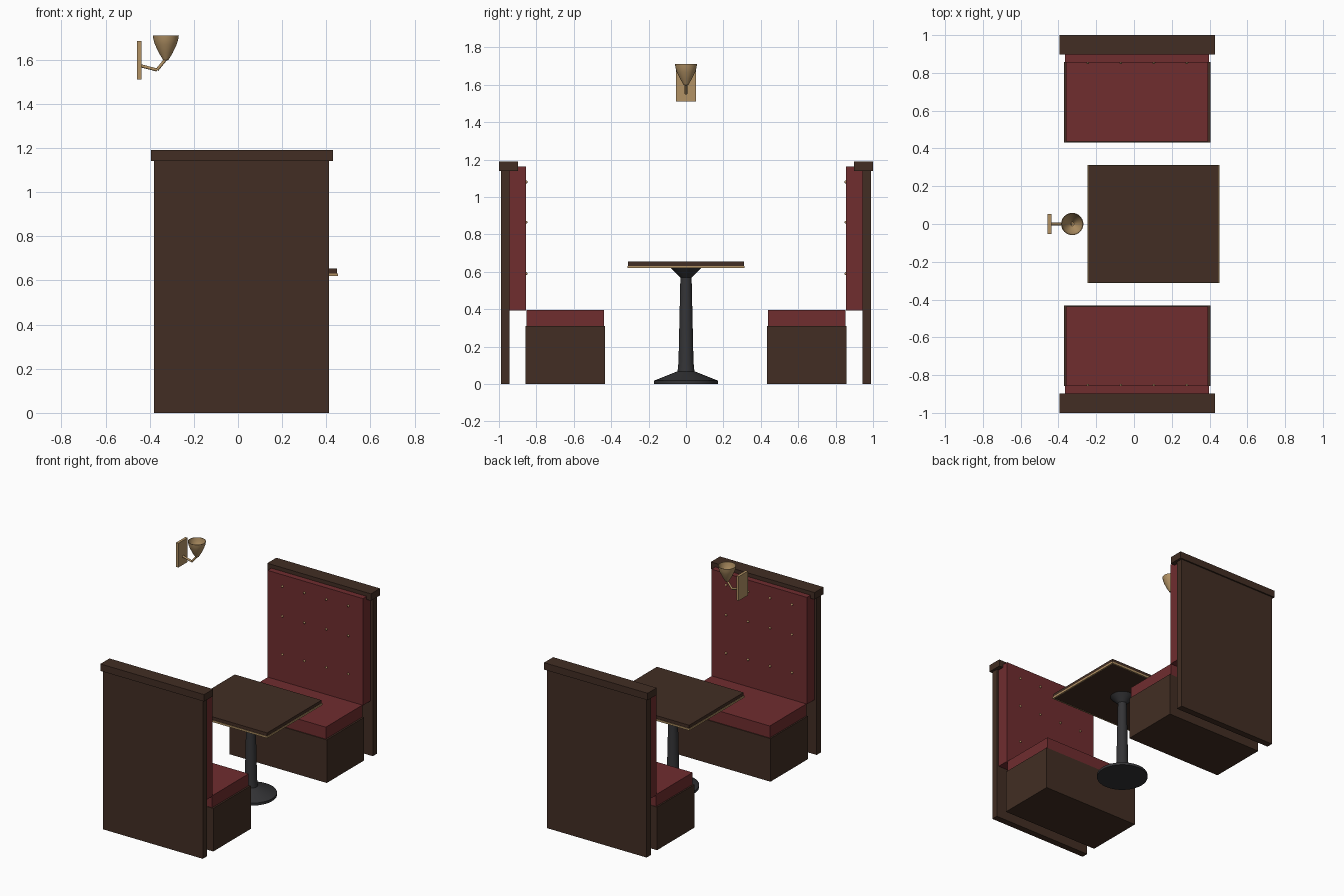
import bpy
import bmesh
import math
from mathutils import Vector

cube = bpy.data.objects.get("Cube")
if cube:
    bpy.data.objects.remove(cube, do_unlink=True)


def material(name, color, metallic=0.0):
    m = bpy.data.materials.new(name)
    m.use_nodes = True
    m.diffuse_color = (*color, 1)
    m.node_tree.nodes["Principled BSDF"].inputs["Base Color"].default_value = (*color, 1)
    return m


WOOD = material("dark wood", (0.054, 0.027, 0.017))
RED = material("red leather", (0.16, 0.026, 0.028))
BRASS = material("brass", (0.45, 0.29, 0.13))
IRON = material("black iron", (0.034, 0.034, 0.037))


def finish(name, bm, mat, smooth=False):
    bmesh.ops.recalc_face_normals(bm, faces=bm.faces)
    mesh = bpy.data.meshes.new(name)
    bm.to_mesh(mesh)
    bm.free()
    mesh.materials.append(mat)
    obj = bpy.data.objects.new(name, mesh)
    bpy.context.collection.objects.link(obj)
    if smooth:
        bpy.ops.object.select_all(action="DESELECT")
        obj.select_set(True)
        bpy.context.view_layer.objects.active = obj
        bpy.ops.object.shade_smooth_by_angle(angle=math.radians(35))
    return obj


def box(name, x, y, z, mat):
    """Box from (low, high) ranges on each axis."""
    bm = bmesh.new()
    bmesh.ops.create_cube(bm, size=1)
    for v in bm.verts:
        v.co = [(a + b) / 2 + c * (b - a) for (a, b), c in zip((x, y, z), v.co)]
    return finish(name, bm, mat)


def lathe(name, profile, center, mat, steps=32):
    """Spin a (radius, height) profile round a vertical axis."""
    bm = bmesh.new()
    verts = [bm.verts.new((r, 0, z)) for r, z in profile]
    edges = [bm.edges.new(pair) for pair in zip(verts, verts[1:])]
    bmesh.ops.spin(bm, geom=verts + edges, cent=(0, 0, 0), axis=(0, 0, 1),
                   angle=math.tau, steps=steps)
    bmesh.ops.remove_doubles(bm, verts=bm.verts, dist=0.0001)
    bmesh.ops.translate(bm, verts=bm.verts, vec=(*center, 0))
    return finish(name, bm, mat, smooth=True)


def rod(name, start, end, radius, mat):
    start, end = Vector(start), Vector(end)
    bm = bmesh.new()
    bmesh.ops.create_cone(bm, cap_ends=True, segments=12, radius1=radius,
                          radius2=radius, depth=(end - start).length)
    turn = (end - start).to_track_quat("Z", "Y")
    for v in bm.verts:
        v.co = turn @ v.co + (start + end) / 2
    return finish(name, bm, mat, smooth=True)


# Two facing benches
for side, sign in (("front", -1), ("back", 1)):
    def depth(inner, outer):
        return tuple(sorted((sign * inner, sign * outer)))

    box(side + "_bench_panel", (-0.38, 0.413), depth(0.943, 0.99), (0, 1.14), WOOD)
    box(side + "_bench_cap", (-0.395, 0.43), depth(0.897, 1.0), (1.14, 1.19), WOOD)
    box(side + "_bench_base", (-0.37, 0.404), depth(0.432, 0.858), (0, 0.31), WOOD)
    box(side + "_seat_cushion", (-0.36, 0.392), depth(0.438, 0.854), (0.31, 0.396), RED)
    box(side + "_backrest", (-0.364, 0.396), depth(0.855, 0.943), (0.394, 1.163), RED)

    # Buttons on the backrest
    bm = bmesh.new()
    for z in (0.59, 0.865, 1.08):
        for i in range(4):
            new = bmesh.ops.create_uvsphere(bm, u_segments=10, v_segments=6, radius=0.008)
            for v in new["verts"]:
                v.co += Vector((-0.245 + 0.175 * i, sign * 0.855, z))
    finish(side + "_backrest_buttons", bm, BRASS, smooth=True)

# Table top with a brass strip round its lower edge
TX, TY = (-0.242, 0.448), (-0.309, 0.309)
box("table_top", TX, TY, (0.621, 0.655), WOOD)
rim = 0.004
for name, x, y in (
    ("left", (TX[1] - rim, TX[1] + rim), (TY[0] - rim, TY[1] + rim)),
    ("right", (TX[0] - rim, TX[0] + rim), (TY[0] - rim, TY[1] + rim)),
    ("front", TX, (TY[0] - rim, TY[0] + rim)),
    ("back", TX, (TY[1] - rim, TY[1] + rim)),
):
    box("table_trim_" + name, x, y, (0.619, 0.632), BRASS)

# Cast pedestal
lathe("table_pedestal",
      [(0, 0), (0.17, 0), (0.17, 0.018), (0.045, 0.068), (0.04, 0.12), (0.03, 0.57),
       (0.045, 0.585), (0.082, 0.622), (0, 0.622)],
      (0.103, 0), IRON)

# Wall lamp
LX = -0.327
box("lamp_wall_plate", (-0.457, -0.438), (-0.053, 0.053), (1.51, 1.684), BRASS)
elbow = (-0.367, 0, 1.553)
rod("lamp_lower_arm", (-0.44, 0, 1.572), elbow, 0.007, BRASS)
rod("lamp_upper_arm", elbow, (LX, 0, 1.602), 0.007, BRASS)
lathe("lamp_shade",
      [(0, 1.596), (0.012, 1.598), (0.032, 1.632), (0.049, 1.668), (0.056, 1.69),
       (0.059, 1.71), (0.056, 1.71), (0.053, 1.69), (0.046, 1.668), (0.029, 1.634),
       (0.01, 1.604), (0, 1.603)],
      (LX, 0), BRASS)
